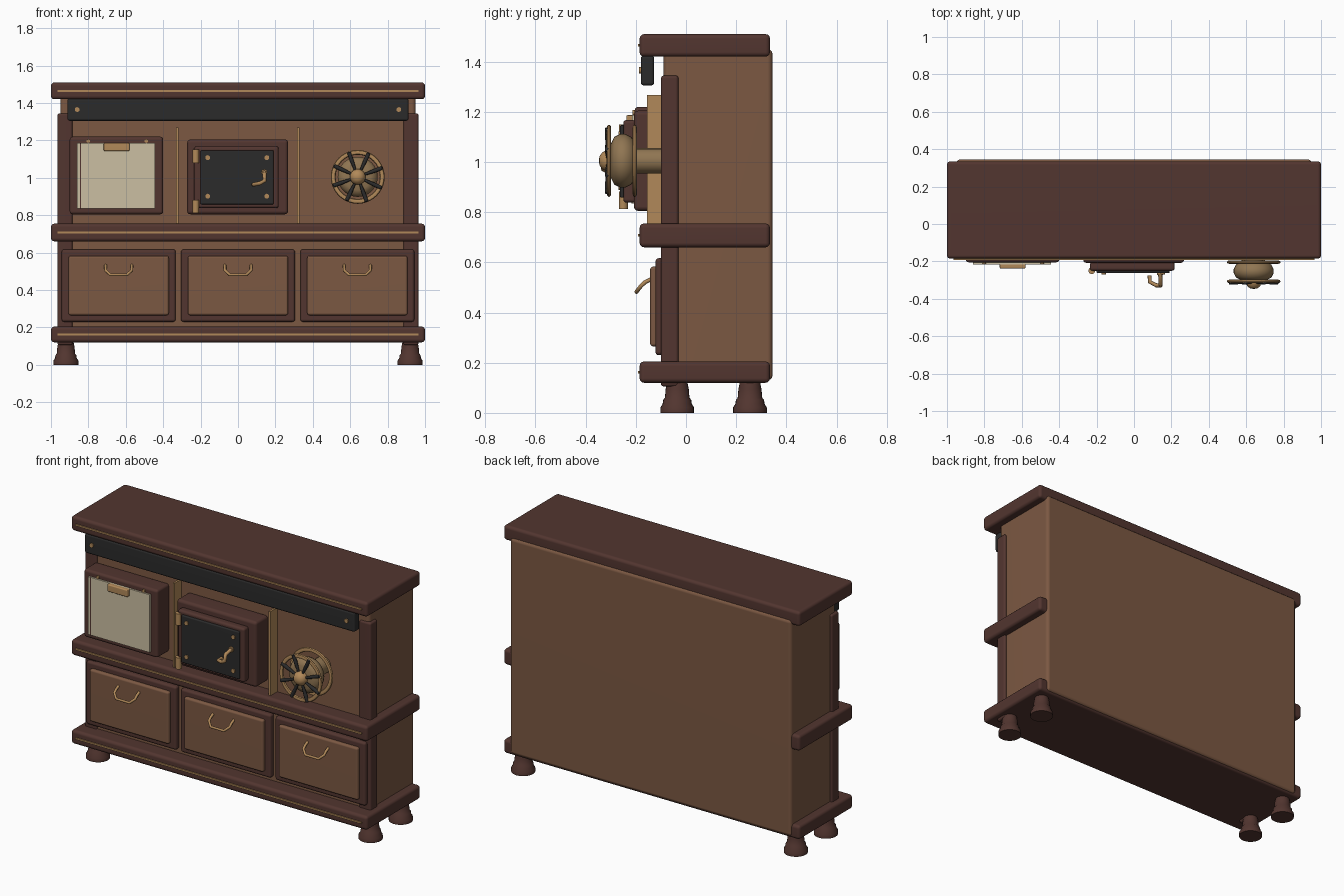
import bpy, bmesh, math
from mathutils import Matrix, Vector

cube = bpy.data.objects.get("Cube")
if cube:
    bpy.data.objects.remove(cube, do_unlink=True)


def material(name, r, g, b):
    m = bpy.data.materials.new(name)
    m.use_nodes = True
    m.diffuse_color = (r, g, b, 1)
    m.node_tree.nodes["Principled BSDF"].inputs["Base Color"].default_value = (r, g, b, 1)
    return m


BROWN = material("warm brown", 0.2, 0.098, 0.055)
DARK = material("dark brown", 0.085, 0.036, 0.029)
BLACK = material("iron black", 0.024, 0.024, 0.024)
BRASS = material("brass", 0.44, 0.25, 0.1)
TAN = material("aged brass", 0.28, 0.18, 0.085)
CREAM = material("cream glass", 0.6, 0.52, 0.36)


def finish(name, bm, mat):
    bmesh.ops.recalc_face_normals(bm, faces=bm.faces)
    mesh = bpy.data.meshes.new(name)
    bm.to_mesh(mesh)
    bm.free()
    mesh.materials.append(mat)
    ob = bpy.data.objects.new(name, mesh)
    bpy.context.collection.objects.link(ob)
    bpy.ops.object.select_all(action="DESELECT")
    ob.select_set(True)
    bpy.context.view_layer.objects.active = ob
    bpy.ops.object.shade_smooth_by_angle(angle=math.radians(40))
    return ob


def box(name, xs, ys, zs, mat, bevel=0.0):
    bm = bmesh.new()
    bmesh.ops.create_cube(bm, size=1)
    for v in bm.verts:
        v.co = [r[0] if c < 0 else r[1] for c, r in zip(v.co, (xs, ys, zs))]
    if bevel:
        bmesh.ops.bevel(bm, geom=bm.edges[:], offset=bevel, segments=3,
                        profile=0.5, affect="EDGES")
    ob = finish(name, bm, mat)
    if bevel:
        ob.modifiers.new("even shading", "WEIGHTED_NORMAL").keep_sharp = True
    return ob


def lathe(name, profile, place, axis, mat, steps=24):
    """Spin (radius, distance) pairs about an axis through place."""
    bm = bmesh.new()
    verts = [bm.verts.new((r, 0, d)) for r, d in profile]
    edges = [bm.edges.new(p) for p in zip(verts, verts[1:])]
    bmesh.ops.spin(bm, geom=verts + edges, cent=(0, 0, 0), axis=(0, 0, 1),
                   angle=math.tau, steps=steps)
    bmesh.ops.remove_doubles(bm, verts=bm.verts, dist=0.0001)
    turn = Vector((0, 0, 1)).rotation_difference(Vector(axis)).to_matrix().to_4x4()
    bm.transform(Matrix.Translation(place) @ turn)
    return finish(name, bm, mat)


def rod(name, place, axis, radius, length, mat, steps=16):
    profile = [(0, 0), (radius, 0), (radius, length), (0, length)]
    return lathe(name, profile, place, axis, mat, steps)


def tube(name, points, radius, mat):
    curve = bpy.data.curves.new(name, "CURVE")
    curve.dimensions = "3D"
    curve.bevel_depth = radius
    curve.bevel_resolution = 2
    curve.use_fill_caps = True
    line = curve.splines.new("POLY")
    line.points.add(len(points) - 1)
    for p, co in zip(line.points, points):
        p.co = (*co, 1)
    curve.materials.append(mat)
    ob = bpy.data.objects.new(name, curve)
    bpy.context.collection.objects.link(ob)
    return ob


FRONT = (0, -1, 0)
UP = (0, 0, 1)


def screw(name, x, y, z, radius=0.013):
    rod(name, (x, y, z), FRONT, radius, 0.008, BRASS, 12)


# Cabinet, slabs with brass trim, corner posts
box("cabinet_body", (-0.95, 0.95), (-0.09, 0.345), (0.13, 1.45), BROWN, 0.02)
for part, z0, z1 in (("base", 0.12, 0.205), ("middle", 0.66, 0.755), ("top", 1.42, 1.51)):
    box(part + "_slab", (-1, 1), (-0.185, 0.335), (z0, z1), DARK, 0.018)
    zc = (z0 + z1) / 2
    box(part + "_trim", (-0.965, 0.965), (-0.192, -0.18), (zc - 0.005, zc + 0.005), BRASS)
for side, s in (("left", 1), ("right", -1)):
    box(side + "_post", sorted((s * 0.885, s * 0.965)), (-0.1, -0.03), (0.105, 1.345), DARK, 0.012)

# Feet
foot = [(0, 0), (0.067, 0), (0.067, 0.022), (0.058, 0.036), (0.056, 0.052),
        (0.049, 0.06), (0.046, 0.095), (0.04, 0.125), (0, 0.125)]
for end, y in (("front", -0.035), ("back", 0.255)):
    for side, x in (("left", 0.92), ("right", -0.92)):
        lathe(f"{end}_{side}_foot", foot, (x, y, 0), UP, DARK)

# Iron rail under the top
box("towel_rail", (-0.912, 0.912), (-0.18, -0.127), (1.305, 1.424), BLACK, 0.012)
for x in (-0.86, 0.86):
    screw("rail_screw", x, -0.18, 1.365)

# Brass divider strips
for x in (-0.325, 0.322):
    box("divider_strip", (x - 0.006, x + 0.006), (-0.155, -0.085), (0.75, 1.268), BRASS)

# Drawers
for n, x in enumerate((-0.638, 0, 0.638)):
    box(f"drawer_frame_{n + 1}", (x - 0.305, x + 0.305), (-0.122, -0.08), (0.23, 0.617), DARK, 0.014)
    box(f"drawer_panel_{n + 1}", (x - 0.268, x + 0.268), (-0.143, -0.11), (0.265, 0.583), BROWN, 0.012)
    half = [(0.07, -0.14, 0.532), (0.07, -0.162, 0.522), (0.07, -0.18, 0.505), (0.045, -0.198, 0.482)]
    path = half + [(-a, b, c) for a, b, c in reversed(half)]
    tube(f"drawer_handle_{n + 1}", [(x + a, b, c) for a, b, c in path], 0.008, BRASS)

# Oven door
box("oven_door_frame", (-0.9, -0.4), (-0.205, -0.085), (0.805, 1.22), DARK, 0.016)
box("oven_door_glass", (-0.86, -0.445), (-0.216, -0.2), (0.835, 1.187), CREAM)
box("oven_glass_line", (-0.845, -0.84), (-0.2175, -0.215), (0.835, 1.187), DARK)
box("oven_door_handle", (-0.718, -0.58), (-0.238, -0.21), (1.143, 1.187), BRASS, 0.006)
for x in (-0.8, -0.49):
    screw("oven_door_screw", x, -0.205, 1.197, 0.01)

# Firebox door
box("firebox_surround", (-0.272, 0.268), (-0.208, -0.085), (0.805, 1.205), DARK, 0.018)
box("firebox_frame", (-0.235, 0.217), (-0.25, -0.2), (0.838, 1.168), DARK, 0.014)
box("firebox_plate", (-0.2, 0.19), (-0.263, -0.24), (0.858, 1.147), BLACK, 0.006)
for x in (-0.162, 0.154):
    for z in (0.902, 1.108):
        screw("firebox_screw", x, -0.262, z)
for z in (0.812, 1.08):
    rod("firebox_hinge", (-0.226, -0.25, z), UP, 0.018, 0.07, BRASS)
rod("latch_base", (0.14, -0.26, 1.03), FRONT, 0.016, 0.012, BRASS)
tube("firebox_latch", [(0.14, -0.26, 1.03), (0.142, -0.322, 1.022), (0.142, -0.33, 0.985),
                       (0.12, -0.328, 0.972), (0.085, -0.31, 0.964), (0.083, -0.275, 0.964)],
     0.011, BRASS)

# Valve wheel: drum, two rims, hub and spokes
CX, CZ = 0.64, 1.005
rod("wheel_axle", (CX, -0.08, CZ), FRONT, 0.05, 0.13, TAN)
drum = [(0, 0), (0.07, 0), (0.095, 0.018), (0.107, 0.042), (0.107, 0.062),
        (0.095, 0.086), (0.07, 0.098), (0, 0.098)]
lathe("wheel_drum", drum, (CX, -0.2, CZ), FRONT, TAN, 32)
for name, y in (("back_rim", -0.195), ("front_rim", -0.298)):
    ring = [(0.131 + 0.013 * math.cos(a * math.tau / 8), 0.009 + 0.009 * math.sin(a * math.tau / 8))
            for a in range(9)]
    lathe("wheel_" + name, ring, (CX, y, CZ), FRONT, BRASS, 40)
hub = [(0, 0), (0.042, 0), (0.042, 0.012), (0.034, 0.03), (0.018, 0.042), (0, 0.044)]
lathe("wheel_hub", hub, (CX, -0.303, CZ), FRONT, BRASS)
spoke = [(0, 0.03), (0.006, 0.03), (0.011, 0.1), (0.011, 0.138), (0, 0.143)]
for n in range(8):
    a = math.radians(20 + 45 * n)
    lathe(f"wheel_spoke_{n + 1}", spoke, (CX, -0.312, CZ),
          (math.cos(a), 0, math.sin(a)), BLACK, 10)
